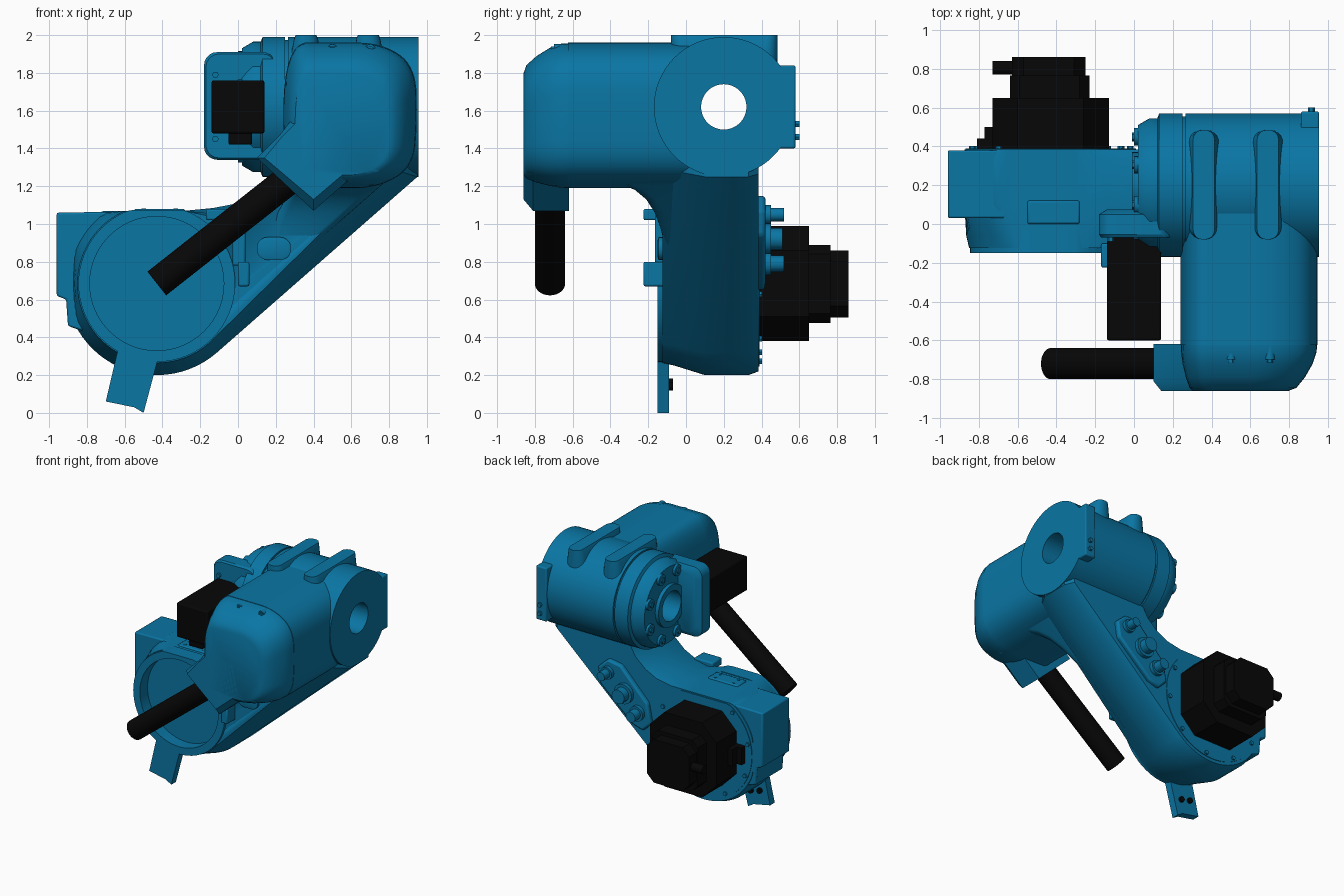
import bpy, bmesh, math
from mathutils import Vector

if "Cube" in bpy.data.objects:
    bpy.data.objects.remove(bpy.data.objects["Cube"])


def material(name, col):
    m = bpy.data.materials.new(name)
    m.diffuse_color = (*col, 1)
    m.use_nodes = True
    m.node_tree.nodes["Principled BSDF"].inputs["Base Color"].default_value = m.diffuse_color
    return m


BLUE = material("blue_paint", (0.003, 0.18, 0.37))
BLACK = material("black_plastic", (0.002, 0.002, 0.002))


def finish(name, bm, mat, bevel=0):
    bmesh.ops.recalc_face_normals(bm, faces=bm.faces)
    me = bpy.data.meshes.new(name)
    bm.to_mesh(me)
    bm.free()
    me.materials.append(mat)
    me.shade_smooth()
    me.set_sharp_from_angle(angle=math.radians(32))
    ob = bpy.data.objects.new(name, me)
    bpy.context.collection.objects.link(ob)
    if bevel:
        b = ob.modifiers.new("bevel", 'BEVEL')
        b.width, b.segments, b.limit_method = bevel, 2, 'ANGLE'
    return ob


def loft(name, rings, mat=BLUE, bevel=0, closed=False):
    """Skin a list of equal-length rings; cap the ends, or close into a loop."""
    bm = bmesh.new()
    vs = [[bm.verts.new(p) for p in r] for r in rings]
    n = len(vs[0])
    pairs = list(zip(vs, vs[1:])) + ([(vs[-1], vs[0])] if closed else [])
    for a, b in pairs:
        for i in range(n):
            j = (i + 1) % n
            bm.faces.new((a[i], a[j], b[j], b[i]))
    if not closed:
        bm.faces.new(vs[0])
        bm.faces.new(vs[-1])
    return finish(name, bm, mat, bevel)


def xz(pts, y):
    return [(p[0], y, p[1]) for p in pts]


def xy(pts, z):
    return [(p[0], p[1], z) for p in pts]


def prism(name, pts, y0, y1, mat=BLUE, bevel=0):
    return loft(name, [xz(pts, y0), xz(pts, y1)], mat, bevel)


def box(name, x0, x1, y0, y1, z0, z1, mat=BLUE, bevel=0):
    return prism(name, [(x0, z0), (x1, z0), (x1, z1), (x0, z1)], y0, y1, mat, bevel)


def rrect(x0, x1, z0, z1, r):
    out = []
    for cx, cz, a0 in ((x1 - r, z1 - r, 0), (x0 + r, z1 - r, 90), (x0 + r, z0 + r, 180), (x1 - r, z0 + r, 270)):
        for k in range(6):
            a = math.radians(a0 + k * 18)
            out.append((cx + r * math.cos(a), cz + r * math.sin(a)))
    return out


def ring(c, d, r, n):
    q = Vector(d).to_track_quat('Z', 'Y')
    return [Vector(c) + q @ Vector((r * math.cos(t), r * math.sin(t), 0))
            for t in (2 * math.pi * i / n for i in range(n))]


def cyl(name, a, b, r, mat=BLUE, n=32):
    d = Vector(b) - Vector(a)
    return loft(name, [ring(a, d, r, n), ring(b, d, r, n)], mat)


def lathe(name, prof, c, d, n=64, top=9):
    """Closed (radius, height) profile turned around direction d, cut flat at z = top."""
    rings = [ring(Vector(c) + Vector(d) * h, d, r, n) for r, h in prof]
    return loft(name, [[(p.x, p.y, min(p.z, top)) for p in r] for r in rings], closed=True)


def chaikin(pts, times):
    for _ in range(times):
        pts = [tuple(p[k] * (1 - t) + q[k] * t for k in (0, 1))
               for p, q in zip(pts, pts[1:] + pts[:1]) for t in (0.25, 0.75)]
    return pts


CX, CZ = -0.43, 0.685      # lower joint axis
UY, UZ = 0.2, 1.62         # upper joint axis
DECK = 1.07                # flat top of the lower housing


# Lower arm: round housing, flat on top and left, running tangentially up to the upper joint
def link_profile(r, e):
    pts = []
    for k in range(49):
        a = math.radians(-49 - k * 241 / 48)
        pts.append((max(CX + r * math.cos(a), -.875), min(CZ + r * math.sin(a), DECK)))
    f = e * 0.3
    return pts + [(-0.13, 1.085 - f), (0.0, 1.11 - f), (0.1, 1.16 - f), (0.19, 1.24 - f), (0.25, 1.33),
                  (0.28, 1.46), (0.95 - e, 1.46), (0.95 - e, 1.25 + f)]


layers = [(-0.125, .42, .16), (-0.06, .435, .1), (0.1, .485, 0), (0.33, .485, 0), (0.385, .465, .05)]
arm = loft("lower_arm", [xz(link_profile(r, e), y) for y, r, e in layers])
cutter = cyl("joint_recess_cutter", (CX, -0.3, CZ), (CX, -0.05, CZ), 0.357, n=64)
cutter.hide_render = True
cut = arm.modifiers.new("recess", 'BOOLEAN')
cut.object, cut.operation, cut.solver = cutter, 'DIFFERENCE', 'EXACT'
lathe("lower_joint_ring", [(.355, 0), (.415, 0), (.415, .12), (.355, .12)], (CX, -0.15, CZ), (0, 1, 0), top=1.075)

# Blend from arm front up into the forearm housing
blend = []
for z, yf, xl in ((.88, -.11, .16), (.98, -.135, .18), (1.06, -.165, .21), (1.13, -.21, .25), (1.18, -.27, .28), (1.23, -.38, .3)):
    blend.append(xy(rrect(xl, 0.81 - (1.25 - z) * 1.14, yf, 0.1, 0.05), z))
loft("arm_blend", blend)

# Side bracket, foot tab and small arm fittings
prism("side_bracket", [(-.96, 1.06), (-.3, 1.07), (-.3, .6), (-.78, .42), (-.9, .46), (-.91, .6), (-.96, .62)], 0.03, 0.38, bevel=.01)
prism("foot_tab", [(-.63, .36), (-.7, .06), (-.55, .03), (-.5, 0), (-.42, .3)], -0.15, -0.09)
for x, z in ((-.61, .16), (-.53, .14)):
    cyl("tab_screw", (x, -.1, z), (x, -.07, z), .022, BLACK, 12)
box("top_pad", -.55, -.28, 0, .12, 1.0, 1.08, bevel=.01)
for x in (-.5, -.33):
    for y in (.03, .09):
        cyl("pad_screw", (x, y, 1.07), (x, y, 1.083), .012, n=8)
box("upper_clip", -.17, 0, -.225, -.1, 1.02, 1.08, bevel=.01)
box("lower_clip", 0, .06, -.225, -.1, .67, .8, bevel=.01)
box("clip_bridge", -.03, .04, -.165, -.1, .78, 1.05, bevel=.01)
loft("front_cover", [xz(rrect(.1, .28, .81, .93, .055), -.1), xz(rrect(.1, .28, .81, .93, .055), -.145),
                     xz(rrect(.115, .265, .825, .915, .042), -.15)])

# Rear cover with bolts, flat on top
lathe("rear_cover", [(.1, 0), (.44, 0), (.44, .03), (.1, .03)], (CX, .36, CZ), (0, 1, 0), top=1.06)
for i in range(8):
    a = math.radians(130 + i * 37)
    x, z = CX + .415 * math.cos(a), CZ + .415 * math.sin(a)
    cyl("cover_bolt", (x, .38, z), (x, .403, z), .017, n=6)

# Rear connector panel with three round connectors
prism("connector_panel", [(.03, .72), (.1, .65), (.2, .68), (.49, .94), (.51, 1.07), (.42, 1.15), (.3, 1.13), (.06, .88)],
      .34, .42, bevel=.015)
for x, z, r, y in ((.14, .79, .06, .5), (.26, .92, .08, .49), (.41, 1.05, .05, .5)):
    cyl("connector_base", (x, .4, z), (x, .45, z), r, n=24)
    cyl("connector_plug", (x, .44, z), (x, y + .02, z), r * .72, n=12)


# Lower motor, stepped back from the rear cover
def octagon(x0, x1, z0, z1, c):
    return [(x0 + c, z0), (x1 - c, z0), (x1, z0 + c), (x1, z1 - c), (x1 - c, z1), (x0 + c, z1), (x0, z1 - c), (x0, z0 + c)]


prism("lower_motor_base", octagon(-.73, -.13, .38, .99, .13), .38, .65, BLACK)
prism("lower_motor_body", octagon(-.64, -.23, .475, .89, .05), .64, .765, BLACK)
prism("lower_motor_cap", octagon(-.63, -.25, .505, .86, .06), .76, .86, BLACK)
cyl("motor_cable_socket", (-.73, .805, .7), (-.6, .805, .7), .035, BLACK, 16)
box("motor_side_plug", -.81, -.7, .38, .44, .62, .76, BLACK)
box("motor_side_plug", -.77, -.7, .42, .5, .62, .76, BLACK)

# Upper joint: hollow drum with flat rear pad, and bolted flange
lathe("upper_drum", [(.12, .265), (.37, .265), (.37, .955), (.12, .955)], (0, UY, UZ), (1, 0, 0))
box("drum_rear_pad", .86, .955, .42, .58, 1.4, 1.84, bevel=.01)
lathe("joint_flange", [(.12, -.01), (.17, -.01), (.17, .02), (.31, .02), (.345, .08), (.345, .12), (.37, .13),
                       (.37, .25), (.355, .25), (.355, .275), (.12, .275)], (0, UY, UZ), (1, 0, 0))
for i in range(8):
    a = math.radians(i * 45 + 22)
    y, z = UY + .27 * math.cos(a), UZ + .27 * math.sin(a)
    cyl("flange_boss", (.1, y, z), (.0, y, z), .045, n=16)
    cyl("flange_bolt", (.02, y, z), (-.01, y, z), .022, n=6)
for z in (1.46, 1.53):
    cyl("pad_bolt", (.915, .57, z), (.915, .6, z), .018, n=6)

# Top lugs
for x in (.36, .69):
    loft("top_lug", [xy(rrect(x - w, x + w, -.08, .485, w * .9), z)
                     for z, w in ((1.8, .1), (1.92, .075), (1.985, .062), (2.0, .055))])
    for y in (-.03, .44):
        cyl("lug_bolt", (x, y, 1.95), (x, y, 2.0), .02, n=12)

# Forearm housing with chamfered end cap
section = chaikin([(.24, 1.2), (.24, 1.96), (.5, 1.96), (.76, 1.96), (.94, 1.84), (.95, 1.55),
                   (.93, 1.3), (.74, 1.19), (.5, 1.19)], 3)


def scaled(s):
    return [(.45 + (x - .45) * s, 1.42 + (z - 1.42) * s) for x, z in section]


loft("forearm_housing", [xz(scaled(s), y) for y, s in ((.06, 1), (-.3, 1), (-.625, 1))])
loft("forearm_cap", [xz(scaled(s), y) for y, s in
                     ((-.615, .995), (-.66, .99), (-.72, .95), (-.79, .87), (-.845, .78), (-.86, .7))])
for x, z in ((.5, 1.925), (.7, 1.925), (.89, 1.72), (.89, 1.4), (.7, 1.23), (.28, 1.74)):
    cyl("cap_bolt_boss", (x, -.61, z), (x, -.7, z), .027, n=16)
    cyl("cap_bolt", (x, -.69, z), (x, -.715, z), .018, n=6)

# Slanted outlet on the cap and the black pipe
outlet = [(.1, 1.35), (.4, 1.07), (.64, 1.28), (.58, 1.55), (.32, 1.6), (.22, 1.47)]
inner = [(.14, 1.35), (.4, 1.13), (.6, 1.3), (.56, 1.53), (.34, 1.57), (.24, 1.47)]
loft("pipe_outlet", [xz(outlet, -.62), xz(outlet, -.81), xz(inner, -.86)])
cyl("pipe", (-.43, -.72, .685), (.3, -.72, 1.26), .08, BLACK)

# Upper motor and its gearbox plate
loft("gearbox_plate", [xz(rrect(x0, .2, z0, z1, .07), y) for x0, z0, z1, y in
                       ((-.17, 1.35, 1.9, -.07), (-.18, 1.34, 1.91, -.055), (-.18, 1.34, 1.91, .05), (-.14, 1.38, 1.87, .075))])
prism("gearbox_neck", rrect(-.02, .24, 1.4, 1.9, .08), -.03, .07)
box("upper_motor", -.14, .14, -.6, -.06, 1.48, 1.76, BLACK, bevel=.01)
box("upper_motor_plug", -.05, .075, -.57, -.43, 1.42, 1.5, BLACK, bevel=.008)
for x in (-.12, .12):
    for z in (1.45, 1.79):
        cyl("motor_bolt", (x, -.06, z), (x, -.09, z), .018, n=6)
